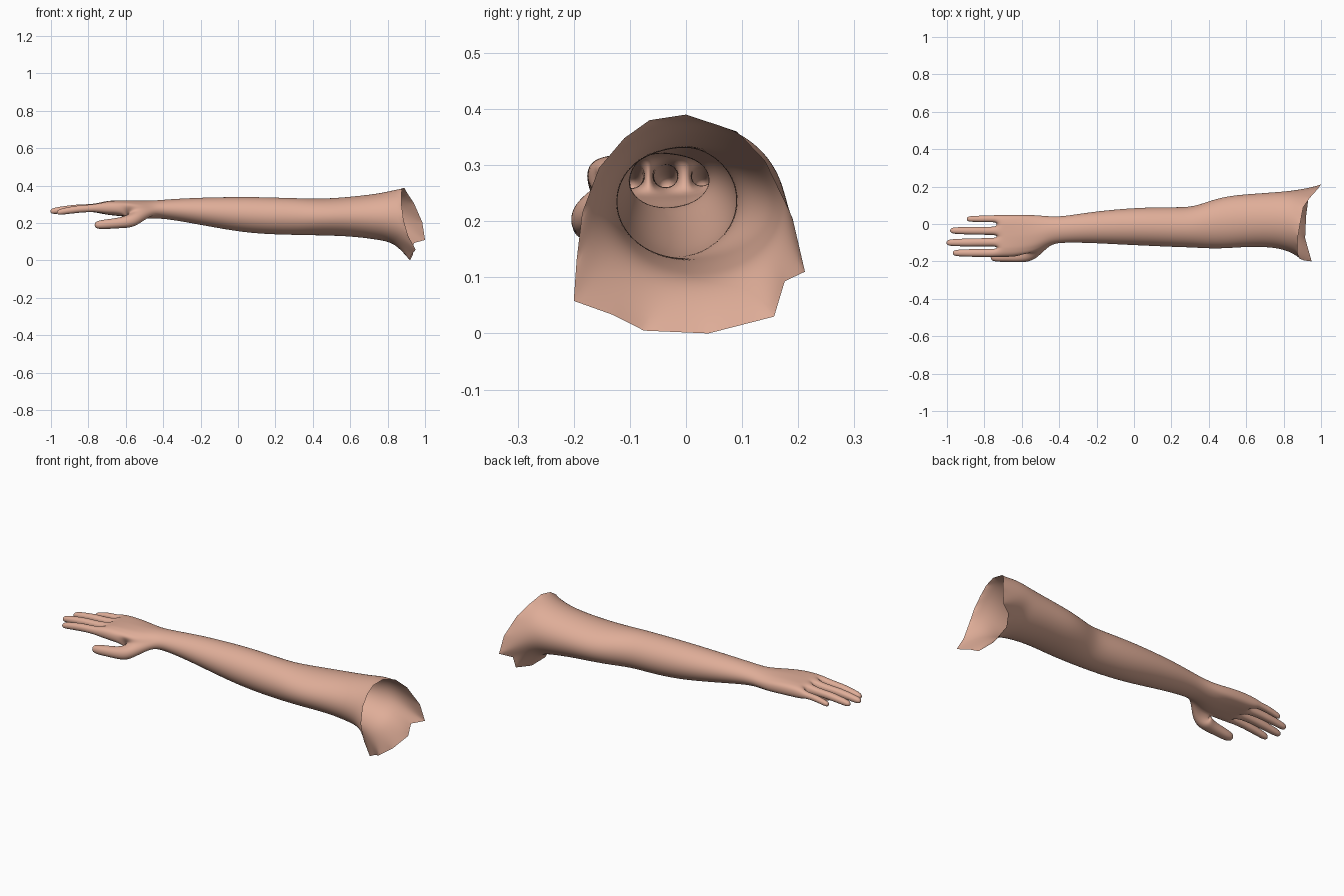
import bpy, bmesh, math
from mathutils import Vector

if "Cube" in bpy.data.objects:
    bpy.data.objects.remove(bpy.data.objects["Cube"])

skin = bpy.data.materials.new("skin")
skin.diffuse_color = (0.74, 0.42, 0.315, 1)
skin.use_nodes = True
skin.node_tree.nodes["Principled BSDF"].inputs["Base Color"].default_value = skin.diffuse_color

bm = bmesh.new()
crease = bm.verts.layers.float.new("crease_vert")
N = 16                                  # columns: 8 over the top, 8 underneath


def add_ring(points):
    return [bm.verts.new(p) for p in points]


def bridge(a, b):
    """Quads between two closed loops of equal length."""
    n = len(a)
    for i in range(n):
        j = (i + 1) % n
        bm.faces.new((a[i], a[j], b[j], b[i]))


# Shoulder rim: ragged open edge, starting at the front and going over the top
rim = add_ring([
    (.885, -.185, .215), (.875, -.155, .295), (.873, -.11, .348), (.877, -.065, .38),
    (.888, .0, .39), (.905, .09, .36), (.94, .14, .308), (.985, .19, .205),
    (1.0, .212, .11), (.94, .176, .093), (.935, .157, .03), (.92, .04, .0),
    (.915, -.075, .005), (.93, -.13, .033), (.95, -.2, .058), (.91, -.195, .13)])
for v in rim:                           # keep the rim corners crisp when subdivided
    v[crease] = 1.0

# Arm and palm sections: x, y front, y back, z low, z high, blend to flat knuckle row
sections = [
    (.84, -.150, .177, .092, .378, 0), (.76, -.125, .170, .110, .358, 0),
    (.62, -.120, .160, .128, .342, 0), (.50, -.130, .150, .133, .332, 0),
    (.40, -.131, .122, .135, .330, 0), (.31, -.125, .089, .137, .333, 0),
    (.20, -.122, .090, .139, .336, 0), (.05, -.115, .088, .148, .340, 0),
    (-.10, -.108, .078, .172, .338, 0), (-.25, -.100, .061, .200, .334, 0),
    (-.38, -.099, .040, .222, .326, 0), (-.45, -.106, .040, .226, .320, 0),
    (-.52, -.142, .046, .222, .320, .3), (-.60, -.168, .053, .235, .322, .6),
    (-.68, -.174, .052, .243, .320, .85), (-.735, -.176, .050, .250, .312, 1)]
knuckle_y = [-.178, -.131, -.122, -.072, -.062, -.012, .006, .050]

rings = [rim]
for x, y0, y1, z0, z1, t in sections:
    cy, cz = (y0 + y1) / 2, (z0 + z1) / 2
    hy, hz = (y1 - y0) / 2 * 1.025, (z1 - z0) / 2 * 1.025
    pts = []
    for k in range(N):
        a = math.pi - (k + .5) * 2 * math.pi / N
        c, s = math.cos(a), math.sin(a)
        flat_y = knuckle_y[k if k < 8 else 15 - k]
        end = .8 if k in (0, 7, 8, 15) else 1.0
        flat_z = cz + hz * end * (1 if k < 8 else -1)
        pts.append((x, (1 - t) * (cy + hy * c) + t * flat_y,
                    (1 - t) * (cz + hz * s) + t * flat_z))
    rings.append(add_ring(pts))

# Skin the arm, leaving a hole on the front of the palm for the thumb
TH = 12                                 # ring at the wrist side of the thumb
for r in range(len(rings) - 1):
    for k in range(N):
        if r in (TH, TH + 1) and k in (14, 15):
            continue
        a, b, j = rings[r], rings[r + 1], (k + 1) % N
        bm.faces.new((a[k], a[j], b[j], b[k]))

# Webs between the fingers
end = rings[-1]
for k in (1, 3, 5):
    bm.faces.new((end[k], end[k + 1], end[14 - k], end[15 - k]))

# Fingers, front to back: tip x, tip y, tip z, half width
fingers = [(-.970, -.155, .256, .0235), (-1.005, -.100, .262, .0245),
           (-.985, -.035, .264, .0235), (-.895, .027, .262, .0195)]
for f, (tx, ty, tz, w) in enumerate(fingers):
    k = 2 * f
    loop = [end[k], end[k + 1], end[14 - k], end[15 - k]]
    start = sum((v.co for v in loop), Vector()) / 4
    for t, s in ((.14, 1.0), (.40, .94), (.52, .97), (.72, .88), (.90, .82), (1.0, .52)):
        c = start.lerp(Vector((tx, ty, tz)), t)
        c.z += .006 * math.sin(math.pi * t)
        h = w * s
        nxt = add_ring([(c.x, c.y + u * h, c.z + v * h * .95)
                        for u, v in ((-1, 1), (1, 1), (1, -1), (-1, -1))])
        bridge(loop, nxt)
        loop = nxt
    bm.faces.new(loop)

# Thumb: sections turn from facing the front to facing the finger tips
A, B, C = rings[TH], rings[TH + 1], rings[TH + 2]
loop = [A[14], A[15], A[0], B[0], C[0], C[15], C[14], B[14]]
octagon = [(-.75, -.75), (-1, 0), (-.75, .75), (0, 1), (.75, .75), (1, 0), (.75, -.75), (0, -1)]
for cx, cy, cz, deg, w, h in (
        (-.555, -.160, .217, 50, .050, .044), (-.610, -.173, .204, 75, .038, .033),
        (-.670, -.174, .197, 85, .031, .029), (-.735, -.176, .191, 90, .029, .027),
        (-.768, -.177, .190, 90, .018, .017)):
    a = math.radians(deg)
    nxt = add_ring([(cx - u * w * math.cos(a), cy + u * w * math.sin(a), cz + v * h)
                    for u, v in octagon])
    bridge(loop, nxt)
    loop = nxt
bm.faces.new(loop)

# Drop the unused vertex inside the thumb opening
bmesh.ops.delete(bm, geom=[v for v in bm.verts if not v.link_faces], context='VERTS')
bmesh.ops.recalc_face_normals(bm, faces=bm.faces[:])
for face in bm.faces:
    face.smooth = True
mesh = bpy.data.meshes.new("arm")
bm.to_mesh(mesh)
bm.free()
mesh.materials.append(skin)
arm = bpy.data.objects.new("arm", mesh)
bpy.context.collection.objects.link(arm)
sub = arm.modifiers.new("smooth", "SUBSURF")
sub.levels = sub.render_levels = 3
